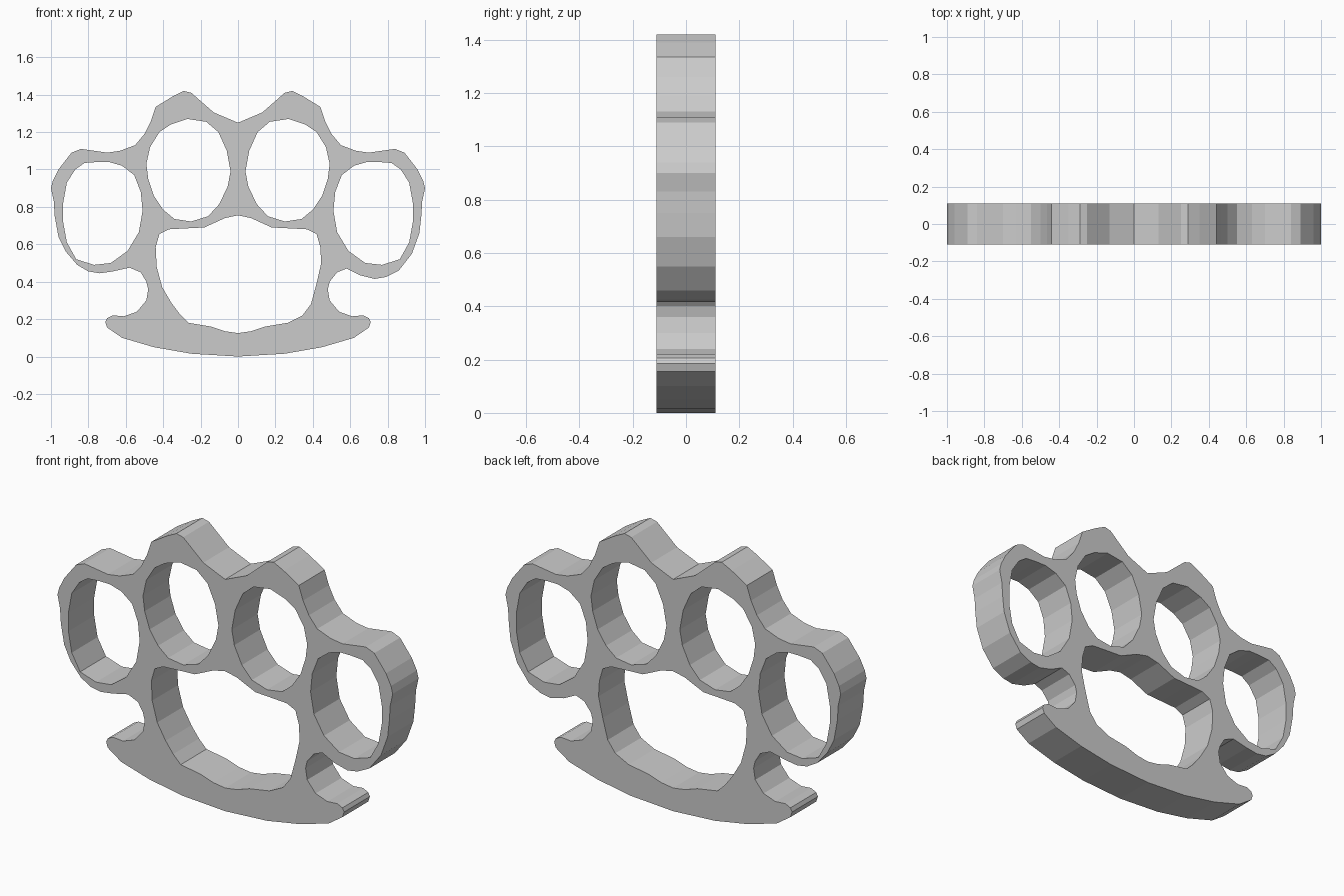
import bpy
import bmesh
from math import radians
from mathutils import Matrix

HALF_DEPTH = 0.11

default_cube = bpy.data.objects.get("Cube")
if default_cube:
    bpy.data.objects.remove(default_cube, do_unlink=True)


def make_material(name, colour):
    material = bpy.data.materials.new(name)
    material.use_nodes = True
    material.diffuse_color = colour
    shader = material.node_tree.nodes["Principled BSDF"]
    shader.inputs["Base Color"].default_value = colour
    return material


def mirrored(points):
    """Reflect a profile across the centre line, reversing its order."""
    return [(-x, z) for x, z in reversed(points)]


def close_halves(left_side, right_side):
    """Join two top-to-bottom halves that share their centre-line end points."""
    return right_side + mirrored(left_side)[1:-1]


def add_loop(curve, points):
    """Add one closed straight-sided loop to the flat profile."""
    spline = curve.splines.new("POLY")
    spline.points.add(len(points) - 1)
    for target, (x, z) in zip(spline.points, points):
        target.co = (x, z, 0, 1)
    spline.use_cyclic_u = True
    spline.use_smooth = False


# Outer silhouette: knuckle ridge, outer ring, notch and pointed base
ridge = [(0, 1.25), (.13, 1.305), (.25, 1.41), (.29, 1.42), (.35, 1.39),
         (.44, 1.335), (.465, 1.26), (.5, 1.19), (.55, 1.13), (.63, 1.1),
         (.7, 1.09), (.84, 1.11), (.89, 1.09), (.96, 1), (.99, .94),
         (1, .9), (.985, .83), (.98, .75)]
right_ring = [(.97, .66), (.93, .55), (.86, .46), (.79, .425), (.73, .415),
              (.65, .435), (.58, .47), (.53, .45), (.49, .4)]
left_ring = [(.96, .64), (.92, .56), (.86, .49), (.8, .455), (.74, .445),
             (.67, .455), (.58, .475), (.52, .45), (.49, .4)]
base = [(.48, .36), (.49, .3), (.54, .24), (.61, .215), (.67, .22),
        (.7, .205), (.71, .185), (.7, .155), (.62, .1), (.45, .05),
        (.25, .015), (0, 0)]
silhouette = close_halves(ridge + left_ring + base, ridge + right_ring + base)

# Finger holes
outer_hole = [(.75, 1.04), (.82, 1.035), (.87, 1), (.915, .93), (.935, .82),
              (.935, .72), (.915, .61), (.865, .52), (.77, .49), (.68, .5),
              (.59, .565), (.53, .665), (.51, .78), (.52, .88), (.555, .97),
              (.62, 1.02), (.69, 1.04)]
inner_hole = [(.27, 1.27), (.36, 1.24), (.42, 1.2), (.47, 1.12), (.49, 1.03),
              (.48, .95), (.45, .86), (.4, .785), (.34, .735), (.25, .722),
              (.16, .75), (.1, .815), (.055, .91), (.04, .99), (.06, 1.1),
              (.105, 1.2), (.17, 1.255)]

# Palm opening
palm_top = [(0, .755), (.07, .74), (.18, .69), (.28, .685), (.37, .68),
            (.42, .655), (.44, .585)]
right_palm = [(.445, .5), (.42, .39), (.39, .28), (.345, .22)]
left_palm = [(.435, .48), (.405, .37), (.355, .285), (.31, .225)]
palm_base = [(.265, .18), (.145, .16), (.07, .135), (0, .125)]
palm_opening = close_halves(palm_top + left_palm + palm_base,
                            palm_top + right_palm + palm_base)

# Filled flat profile with holes, extruded to a slab
profile = bpy.data.curves.new("grip_profile", "CURVE")
profile.dimensions = "2D"
profile.fill_mode = "BOTH"
profile.extrude = HALF_DEPTH
add_loop(profile, silhouette)
add_loop(profile, palm_opening)
for hole in (outer_hole, inner_hole):
    add_loop(profile, hole)
    add_loop(profile, mirrored(hole))

helper = bpy.data.objects.new("grip_profile", profile)
bpy.context.collection.objects.link(helper)
depsgraph = bpy.context.evaluated_depsgraph_get()
mesh = bpy.data.meshes.new_from_object(helper.evaluated_get(depsgraph))
bpy.data.objects.remove(helper, do_unlink=True)

# Stand the slab upright and weld the caps to the walls
bm = bmesh.new()
bm.from_mesh(mesh)
bmesh.ops.transform(bm, matrix=Matrix.Rotation(radians(90), 4, "X"), verts=bm.verts)
bmesh.ops.remove_doubles(bm, verts=bm.verts, dist=0.0005)
bmesh.ops.recalc_face_normals(bm, faces=bm.faces)
for face in bm.faces:
    face.smooth = False
    face.material_index = 0
bm.to_mesh(mesh)
bm.free()

mesh.name = "four_ring_grip"
mesh.materials.clear()
mesh.materials.append(make_material("plain grey metal", (0.6, 0.6, 0.6, 1)))
grip = bpy.data.objects.new("four_ring_grip", mesh)
bpy.context.collection.objects.link(grip)
